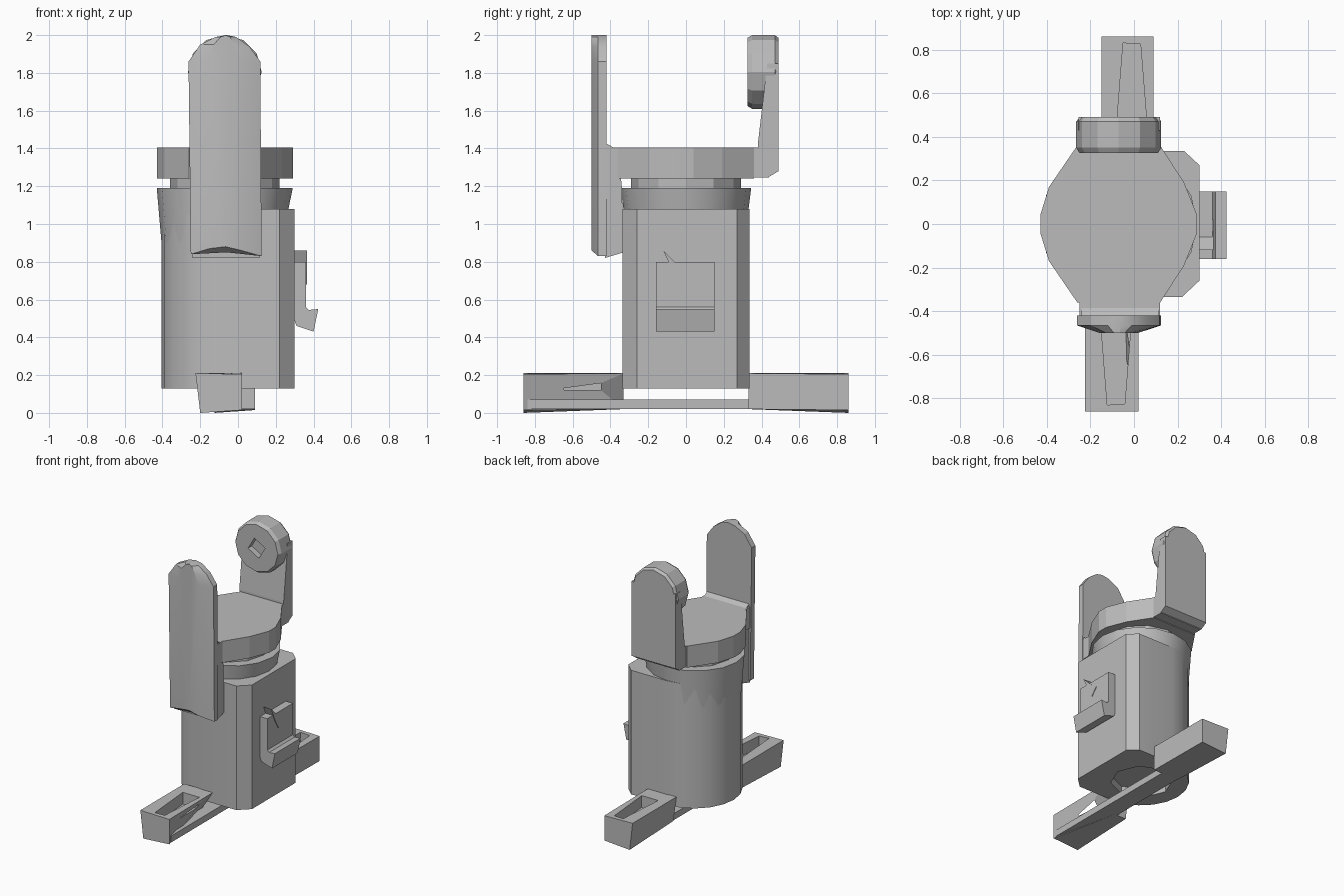
import bpy, bmesh, math

if "Cube" in bpy.data.objects:
    bpy.data.objects.remove(bpy.data.objects["Cube"], do_unlink=True)

grey = bpy.data.materials.new("plain grey")
grey.use_nodes = True
grey.diffuse_color = (0.5, 0.5, 0.5, 1)
grey.node_tree.nodes["Principled BSDF"].inputs["Base Color"].default_value = (0.5, 0.5, 0.5, 1)

CX = -0.07  # axis of the round parts


def loft(name, rings, smooth=0):
    """Join rings of equal point count into one closed solid."""
    bm = bmesh.new()
    loops = [[bm.verts.new(p) for p in ring] for ring in rings]
    n = len(loops[0])
    for a, b in zip(loops, loops[1:]):
        for i in range(n):
            j = (i + 1) % n
            bm.faces.new((a[i], a[j], b[j], b[i]))
    bm.faces.new(loops[0][::-1])
    bm.faces.new(loops[-1])
    bmesh.ops.recalc_face_normals(bm, faces=bm.faces)
    mesh = bpy.data.meshes.new(name)
    bm.to_mesh(mesh)
    bm.free()
    mesh.materials.append(grey)
    obj = bpy.data.objects.new(name, mesh)
    bpy.context.collection.objects.link(obj)
    if smooth:
        activate(obj)
        bpy.ops.object.shade_smooth_by_angle(angle=math.radians(smooth))
    return obj


def activate(obj):
    bpy.ops.object.select_all(action="DESELECT")
    obj.select_set(True)
    bpy.context.view_layer.objects.active = obj


def place(axis, t, u, v):
    return {"x": (t, u, v), "y": (u, t, v), "z": (u, v, t)}[axis]


def prism(name, axis, pts, lo, hi, smooth=0):
    return loft(name, [[place(axis, t, u, v) for u, v in pts] for t in (lo, hi)], smooth)


def cut(obj, cutter):
    """Carve the cutter out of the part and discard the cutter."""
    cutter.hide_render = True
    mod = obj.modifiers.new("cut", "BOOLEAN")
    mod.operation = "DIFFERENCE"
    mod.object = cutter
    activate(obj)
    bpy.ops.object.modifier_apply(modifier=mod.name)
    bpy.data.objects.remove(cutter, do_unlink=True)


def arc(cx, cy, r, start, end, n):
    angles = [math.radians(start + (end - start) * i / n) for i in range(n + 1)]
    return [(cx + r * math.cos(a), cy + r * math.sin(a)) for a in angles]


# Body: half-round on one side, flat chamfered panel on the other
plan = arc(CX, 0, 0.335, 90, 270, 10) + [(0.22, -0.335), (0.30, -0.26), (0.30, 0.27), (0.23, 0.335)]
body = prism("body", "z", plan, 0.13, 1.08, 30)
cut(body, prism("base_recess_cutter", "z", arc(CX, 0, 0.22, 0, 315, 7), 0.05, 0.19))

# Collar: hangs lower on the round side
def collar_ring(rx, ry, low=None, high=1.19):
    pts = arc(CX, 0, 1, 0, 337.5, 15)
    return [(CX + (x - CX) * rx, y * ry, low if low and x < -0.2 else high) for x, y in pts]

loft("collar", [collar_ring(0.335, 0.33, 0.9, 1.07), collar_ring(0.36, 0.345)], 30)

# Neck between collar and turntable
prism("neck", "z", arc(CX, 0, 0.29, 0, 330, 11), 1.18, 1.25)

# Turntable deck, faceted
half = [(0.29, 0.04), (0.23, 0.19), (0.12, 0.36), (-0.26, 0.36), (-0.39, 0.17), (-0.43, 0.04)]
deck = half + [(x, -y) for x, y in reversed(half)]
prism("deck", "z", deck, 1.24, 1.405)
for label, y0, y1 in (("front", -0.44, -0.34), ("back", 0.34, 0.44)):
    prism(label + "_deck_bracket", "z", [(-0.25, y0), (0.12, y0), (0.12, y1), (-0.25, y1)], 1.245, 1.405)

# Front arm: tall rounded slab with a bowed outer face
slab = [(-0.25, 0.84), (-0.262, 1.86), (-0.2, 1.95), (-0.12, 1.99), (-0.06, 2.0),
        (-0.01, 1.99), (0.06, 1.94), (0.118, 1.86), (0.125, 0.83), (-0.06, 0.85)]

def slab_ring(y, scale, lift=0):
    return [(CX + (x - CX) * scale, y, z + (lift if z < 1 else 0)) for x, z in slab]

loft("front_arm", [slab_ring(-0.50, 0.45, 0.03), slab_ring(-0.465, 1), slab_ring(-0.42, 1)], 25)
prism("front_arm_backing", "x",
      [(-0.43, 1.43), (-0.41, 1.42), (-0.36, 1.39), (-0.34, 1.2), (-0.33, 0.85), (-0.43, 0.82)],
      -0.24, 0.115)

# Back arm: post rising to a thick disc
post = [(0.38, 1.25), (0.44, 1.25), (0.49, 1.28), (0.49, 1.85), (0.43, 1.85), (0.38, 1.42)]
prism("back_arm", "x", post, -0.255, 0.12)

def disc_ring(y, r):
    return [(x, y, z) for x, z in arc(CX, 1.805, r, 0, 330, 11)]

disc = loft("back_arm_disc", [disc_ring(0.325, 0.18), disc_ring(0.35, 0.195),
                              disc_ring(0.47, 0.195), disc_ring(0.49, 0.18)])
cut(disc, prism("socket_cutter", "y", arc(CX, 1.805, 0.075, 15, 285, 3), 0.3, 0.37))

# Side handle: plate with a flared lower lip, and a small catch
profile = [(0.295, 0.80), (0.36, 0.80), (0.36, 0.56), (0.375, 0.545), (0.425, 0.55),
           (0.40, 0.43), (0.31, 0.46), (0.295, 0.5)]
prism("side_handle", "y", profile, -0.16, 0.15)
prism("handle_catch", "x", [(-0.12, 0.86), (-0.03, 0.77), (0.02, 0.74), (-0.03, 0.68), (-0.07, 0.75)],
      0.30, 0.365)

# Base rail
prism("base_rail", "x", [(-0.84, 0.02), (0.84, 0.02), (0.84, 0.07), (-0.84, 0.07)], -0.12, 0.02)

# Feet with a slot in the top
def foot(name, side, left, right, undercut):
    outer = [(left, 0.21), (right, 0.205), (right, 0.015), (left + 0.025, 0)]
    inner = [(left, 0.21), (right, 0.21), (right - undercut, 0.02), (left + 0.025, 0.02)]
    part = loft(name, [[(x, side * 0.86, z) for x, z in outer],
                       [(x, side * 0.33, z) for x, z in inner]])
    mid = (left + right) / 2
    slot = [(mid - 0.05, side * 0.45), (mid - 0.02, side * 0.83),
            (mid + 0.06, side * 0.825), (mid + 0.09, side * 0.45)]
    cut(part, prism("slot_cutter", "z", slot, 0.12, 0.3))

foot("front_foot", -1, -0.225, 0.02, 0.12)
foot("back_foot", 1, -0.15, 0.09, 0.0)
